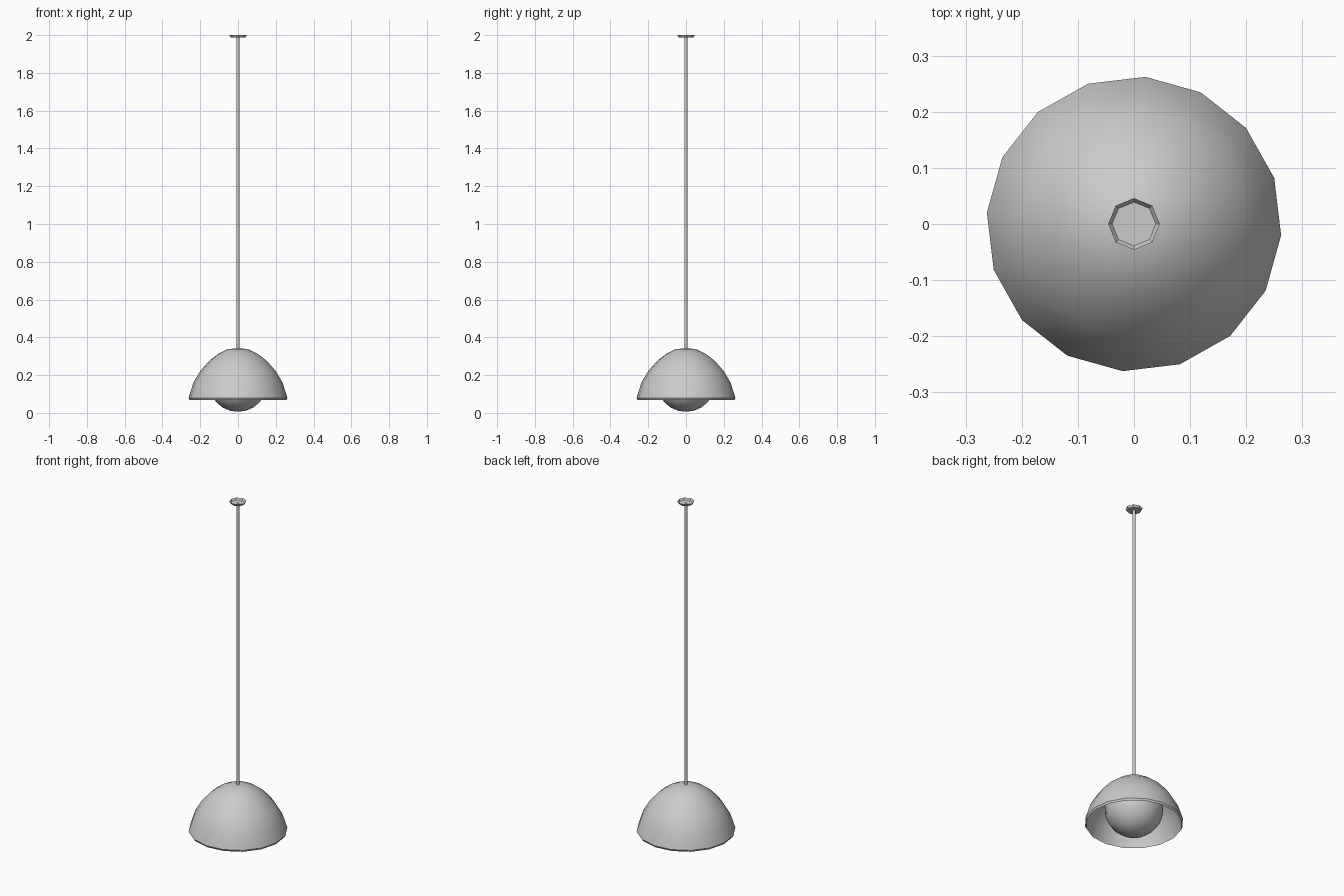
import bpy
import bmesh
from math import cos, sin, radians, pi

cube = bpy.data.objects.get("Cube")
if cube:
    bpy.data.objects.remove(cube)

grey = bpy.data.materials.new("light_grey")
grey.use_nodes = True
colour = (0.6, 0.6, 0.6, 1)
grey.diffuse_color = colour
grey.node_tree.nodes["Principled BSDF"].inputs["Base Color"].default_value = colour


def lathe(name, profile, sides, turn=0.0, smooth_angle=None):
    """Revolve (radius, height) points around z; radius 0 makes a pole."""
    bm = bmesh.new()
    rings = []
    for r, z in profile:
        count = sides if r > 0 else 1
        rings.append([bm.verts.new((r * cos(turn + 2 * pi * i / sides),
                                    r * sin(turn + 2 * pi * i / sides), z))
                      for i in range(count)])
    for low, high in zip(rings, rings[1:]):
        for i in range(sides):
            j = (i + 1) % sides
            corners = [low[i % len(low)], low[j % len(low)],
                       high[j % len(high)], high[i % len(high)]]
            bm.faces.new(list(dict.fromkeys(corners)))
    mesh = bpy.data.meshes.new(name)
    bm.to_mesh(mesh)
    bm.free()
    mesh.materials.append(grey)
    obj = bpy.data.objects.new(name, mesh)
    bpy.context.collection.objects.link(obj)
    if smooth_angle:
        bpy.ops.object.select_all(action='DESELECT')
        obj.select_set(True)
        bpy.context.view_layer.objects.active = obj
        bpy.ops.object.shade_smooth_by_angle(angle=radians(smooth_angle))
    return obj


TURN = radians(-4.4)

# Domed shade: inner wall, thin bevelled rim, then outer wall up to the crown
outer = [(0.263, 0.078), (0.237, 0.16), (0.2, 0.222), (0.15, 0.278),
         (0.105, 0.312), (0.055, 0.337), (0, 0.344)]
inner = [(max(r - 0.006, 0), z - 0.005) for r, z in reversed(outer[1:])]
lathe("lamp_shade", inner + [(0.257, 0.067)] + outer, 16, TURN, 40)

# Round bulb hanging inside the shade
RADIUS, CENTRE = 0.157, 0.163
bulb = [(RADIUS * sin(pi * k / 12) if 0 < k < 12 else 0,
         CENTRE - RADIUS * cos(pi * k / 12)) for k in range(13)]
lathe("bulb", bulb, 16, TURN, 40)

# Hanging rod
lathe("rod", [(0, 0.33), (0.008, 0.33), (0.008, 1.992), (0, 1.992)], 12, 0, 40)

# Shallow ceiling dish, open upwards
lathe("ceiling_dish", [(0, 1.988), (0.039, 1.988), (0.046, 2.0),
                       (0.039, 1.99), (0, 1.99)], 8)
